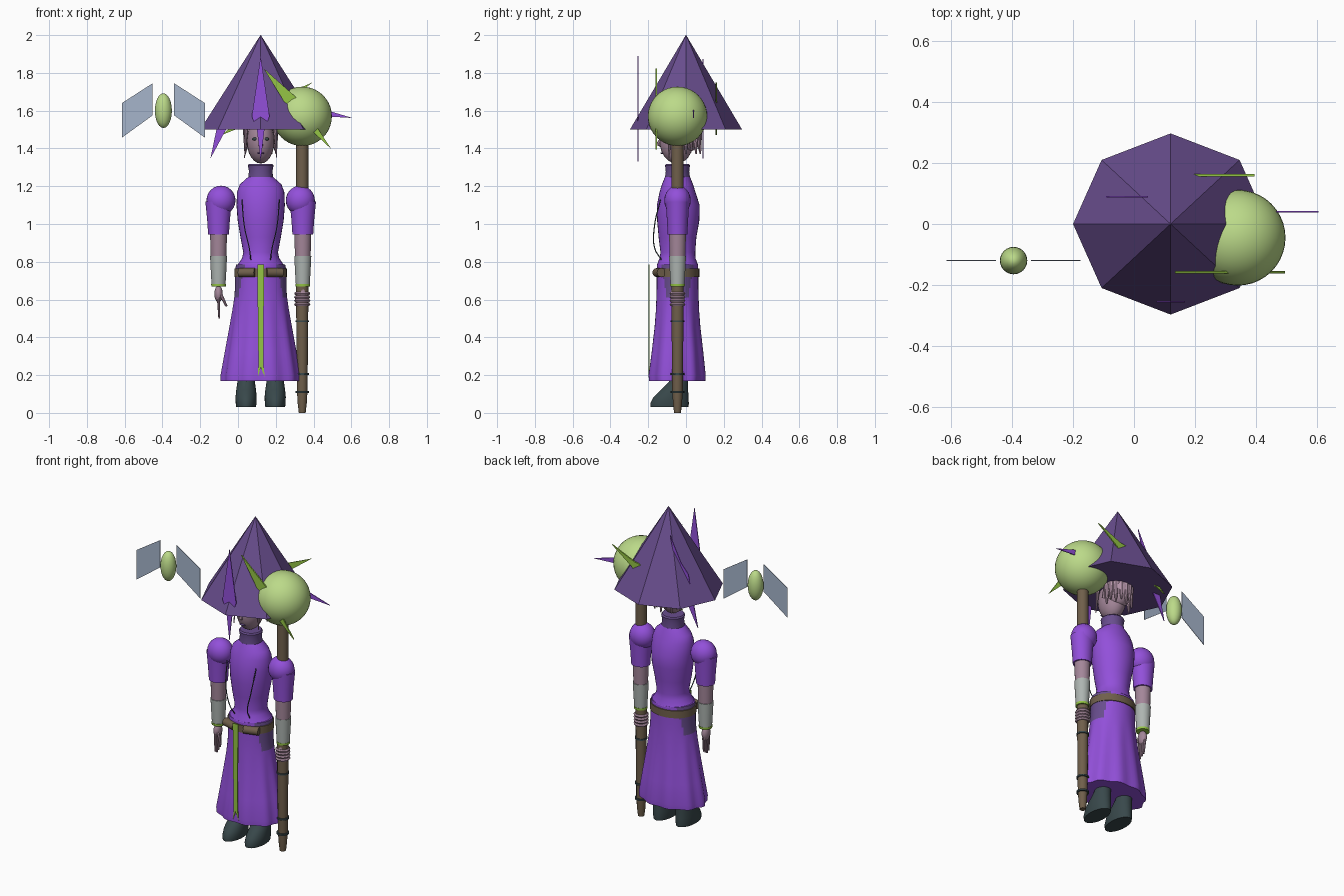
import bpy, bmesh, math
from mathutils import Matrix, Vector

if "Cube" in bpy.data.objects:
    bpy.data.objects.remove(bpy.data.objects["Cube"], do_unlink=True)


def material(name, *rgb):
    m = bpy.data.materials.new(name)
    m.use_nodes = True
    m.diffuse_color = (*rgb, 1)
    m.node_tree.nodes["Principled BSDF"].inputs["Base Color"].default_value = (*rgb, 1)
    return m


PURPLE = material("bright purple", .29, .08, .70)
PLUM = material("dark plum", .14, .075, .27)
LIME = material("lime", .30, .56, .06)
PALE = material("pale green", .50, .70, .25)
SKIN = material("mauve skin", .37, .24, .32)
HAIR = material("pink hair", .46, .30, .40)
WOOD = material("brown", .16, .115, .07)
SLATE = material("dark slate", .04, .065, .07)
CLOTH = material("grey cloth", .42, .46, .44)
WING = material("wing blue", .38, .46, .60)

CX, CY = .12, -.045    # body axis


def finish(name, bm, mat, smooth=True):
    bmesh.ops.recalc_face_normals(bm, faces=bm.faces)
    me = bpy.data.meshes.new(name)
    bm.to_mesh(me)
    bm.free()
    ob = bpy.data.objects.new(name, me)
    bpy.context.collection.objects.link(ob)
    me.materials.append(mat)
    if smooth:
        bpy.ops.object.select_all(action='DESELECT')
        ob.select_set(True)
        bpy.context.view_layer.objects.active = ob
        bpy.ops.object.shade_smooth_by_angle(angle=math.radians(40))
    return ob


def loft(name, mat, rings, x=CX, y=CY, seg=32, pleats=0, smooth=True):
    """Stack of ellipses: (z, rx, ry[, y shift[, pleat depth]])."""
    bm = bmesh.new()
    loops = []
    for z, rx, ry, *rest in rings:
        dy = rest[0] if rest else 0
        depth = rest[1] if len(rest) > 1 else 0
        loop = []
        for i in range(seg):
            a = math.tau * i / seg
            k = 1 + depth * math.cos(pleats * a)
            loop.append(bm.verts.new((x + rx * k * math.cos(a), y + dy + ry * k * math.sin(a), z)))
        loops.append(loop)
    for a, b in zip(loops, loops[1:]):
        for i in range(seg):
            j = (i + 1) % seg
            bm.faces.new((a[i], a[j], b[j], b[i]))
    bm.faces.new(loops[0])
    bm.faces.new(loops[-1])
    return finish(name, bm, mat, smooth)


def ball(name, mat, center, size, seg=24, tilt=0):
    bm = bmesh.new()
    m = Matrix.Translation(center) @ Matrix.Rotation(tilt, 4, 'Y') @ Matrix.Diagonal((*size, 1))
    bmesh.ops.create_uvsphere(bm, u_segments=seg, v_segments=seg // 2, radius=1, matrix=m)
    return finish(name, bm, mat)


def rod(name, mat, a, b, r1, r2, seg=10):
    a, b = Vector(a), Vector(b)
    d = b - a
    m = Matrix.Translation((a + b) / 2) @ d.to_track_quat('Z', 'Y').to_matrix().to_4x4()
    bm = bmesh.new()
    bmesh.ops.create_cone(bm, cap_ends=True, segments=seg, radius1=r1, radius2=r2, depth=d.length, matrix=m)
    return finish(name, bm, mat)


def plate(name, mat, points, y, thick=.004):
    """Flat outline in x and z, given a little thickness."""
    bm = bmesh.new()
    face = bm.faces.new([bm.verts.new((px, y - thick / 2, pz)) for px, pz in points])
    new = bmesh.ops.extrude_face_region(bm, geom=[face])["geom"]
    bmesh.ops.translate(bm, vec=(0, thick, 0), verts=[v for v in new if isinstance(v, bmesh.types.BMVert)])
    return finish(name, bm, mat, False)


def wire(name, mat, points, radius):
    cu = bpy.data.curves.new(name, 'CURVE')
    cu.dimensions = '3D'
    cu.bevel_depth = radius
    cu.bevel_resolution = 1
    sp = cu.splines.new('BEZIER')
    sp.bezier_points.add(len(points) - 1)
    for bp, p in zip(sp.bezier_points, points):
        bp.co = p
        bp.handle_left_type = bp.handle_right_type = 'AUTO'
    ob = bpy.data.objects.new(name, cu)
    bpy.context.collection.objects.link(ob)
    cu.materials.append(mat)


# Pointed eight-sided hat
loft("hat", PLUM, [(1.5, .32, .297), (2, .001, .001)], y=0, seg=8, smooth=False)

# Ring of blades around the hat, each turned a step further
outline = [(0, .28), (.047, -.04), (.02, -.11), (0, -.28), (-.02, -.11), (-.047, -.04)]
spots = [(.12, -.255), (.315, -.158), (.33, .04), (.153, .16), (-.05, .09)]
for n, (bx, by) in enumerate(spots):
    t = math.radians(40 * n)
    c, s = math.cos(t), math.sin(t)
    pts = [(bx + u * c - v * s, 1.61 + u * s + v * c) for u, v in outline]
    plate(f"blade_{n + 1}", LIME if n % 2 else PURPLE, pts, by, .008 if n % 2 else .005)

# Staff with orb and bindings
SX = .34
loft("staff", WOOD, [(0, .018, .018), (.05, .024, .024), (.12, .028, .028), (.65, .033, .033), (1.45, .033, .033)],
     x=SX, seg=12)
ball("staff_orb", PALE, (SX, CY, 1.57), (.157,) * 3, 40)
for z in (.11, .205, .485, .575):
    loft("staff_binding", SLATE, [(z - .005, .036, .036), (z + .005, .036, .036)], x=SX, seg=16)

# Floating winged sprite
FX, FY = -.395, -.12
ball("sprite_body", PALE, (FX, FY, 1.6), (.045, .045, .092))
for s in (-1, 1):
    plate("sprite_wing", WING, [(FX + s * u, z) for u, z in
          ((.057, 1.745), (.22, 1.64), (.22, 1.457), (.057, 1.575))], FY, .003)

# Head, face and hair
ball("head", SKIN, (CX, -.05, 1.44), (.073, .09, .12))
rod("nose", SKIN, (CX, -.125, 1.46), (CX, -.15, 1.415), .008, .012, 8)
ball("mouth", PLUM, (CX, -.127, 1.375), (.02, .008, .005), 12)
ball("hair", HAIR, (CX, .005, 1.48), (.082, .078, .10))
for i in range(9):
    a = math.pi * (i / 8)
    hx, hy = CX + .074 * math.cos(a), .0 + .066 * math.sin(a)
    rod("hair_lock", HAIR, (hx, hy, 1.5), (hx + .008 * math.cos(a), hy + .01 * math.sin(a), 1.37 + .02 * (i % 2)),
        .02, .004, 8)
for s in (-1, 1):
    ball("eye", SLATE, (CX + s * .03, -.129, 1.45), (.016, .006, .008), 12)
    rod("ear", SKIN, (CX + s * .065, -.04, 1.43), (CX + s * .09, -.01, 1.49), .015, .003, 8)
    rod("front_lock", HAIR, (CX + s * .075, -.08, 1.52), (CX + s * .085, -.09, 1.35), .011, .002, 8)

# Collar and bodice
loft("collar", PLUM, [(1.23, .068, .068), (1.28, .062, .062), (1.31, .068, .066), (1.318, .062, .06)])
loft("bodice", PURPLE, [(.78, .125, .11), (.82, .098, .095), (.85, .092, .092, .002), (.93, .107, .1),
                        (1.02, .122, .112, .004), (1.1, .128, .113, .004), (1.17, .125, .095, 0),
                        (1.21, .11, .082, 0), (1.25, .065, .066)])
for s in (-1, 1):
    wire("chest_cord", SLATE, [(CX + s * .1, -.135, 1.13), (CX + s * .085, -.168, .98),
                               (CX + s * .06, -.165, .87), (CX + s * .052, -.13, .81)], .003)

# Pleated skirt with dark hip panels
skirt = loft("skirt", PURPLE, [(.17, .205, .15, -.002, .035), (.2, .205, .152, -.002, .035), (.32, .185, .138, 0, .03),
                               (.45, .163, .123, 0, .022), (.55, .147, .115, 0, .012), (.61, .14, .112),
                               (.66, .136, .11), (.71, .136, .11), (.75, .136, .11), (.785, .13, .108)],
             seg=64, pleats=10)
skirt.data.materials.append(PLUM)
for f in skirt.data.polygons:
    if .6 < f.center.z < .78 and abs(f.center.x - CX) > .08 + (.78 - f.center.z) * .25:
        f.material_index = 1

# Belt with pouches, and the hanging forked sash
loft("belt", WOOD, [(.72, .139, .116), (.765, .139, .116)])
for s in (-1, 1):
    rod("belt_pouch", WOOD, (CX + s * .03, -.155, .743), (CX + s * .115, -.13, .743), .024, .024, 12)
plate("sash", LIME, [(.102, .785), (.138, .785), (.134, .26), (.142, .19), (.12, .24), (.105, .19), (.108, .26)],
      -.195, .006)

# Arms, gauntlets and boots on both sides
for s, side in ((-1, "right"), (1, "left")):
    ax = CX + s * .223
    ball(side + "_shoulder_puff", PURPLE, (CX + s * .21, CY, 1.125), (.077, .07, .078))
    loft(side + "_sleeve", PURPLE, [(.945, .055, .052), (1.02, .06, .056), (1.12, .07, .062)], x=ax)
    loft(side + "_forearm", SKIN, [(.82, .041, .041), (.95, .045, .045)], x=ax)
    loft(side + "_gauntlet", CLOTH, [(.68, .037, .037), (.75, .041, .041), (.83, .045, .045)], x=ax)
    loft(side + "_gauntlet_trim", LIME, [(.668, .038, .038), (.682, .039, .039)], x=ax)
    ball(side + "_palm", SKIN, (ax, CY - .005, .63), (.022, .032, .045), 16)
    fx = CX + s * .077
    loft(side + "_boot", SLATE, [(.03, .052, .1, -.042), (.05, .055, .102, -.042), (.085, .056, .092, -.034),
                                 (.125, .052, .07, -.014), (.165, .046, .05, .006), (.26, .045, .045, .008)], x=fx)

# Open hand, and fingers closed round the staff
hx = CX - .223
for i in range(4):
    fy = CY - .03 + .016 * i
    rod("right_finger", SKIN, (hx, fy, .61), (hx + .004, fy - .006, .5 + .01 * abs(i - 1)), .009, .005, 8)
    loft("left_finger", SKIN, [(.566 + .019 * i, .037, .037), (.575 + .019 * i, .043, .043),
                               (.583 + .019 * i, .037, .037)], x=SX, seg=14)
rod("right_thumb", SKIN, (hx + .01, CY - .02, .63), (hx + .042, CY - .04, .565), .01, .006, 8)
